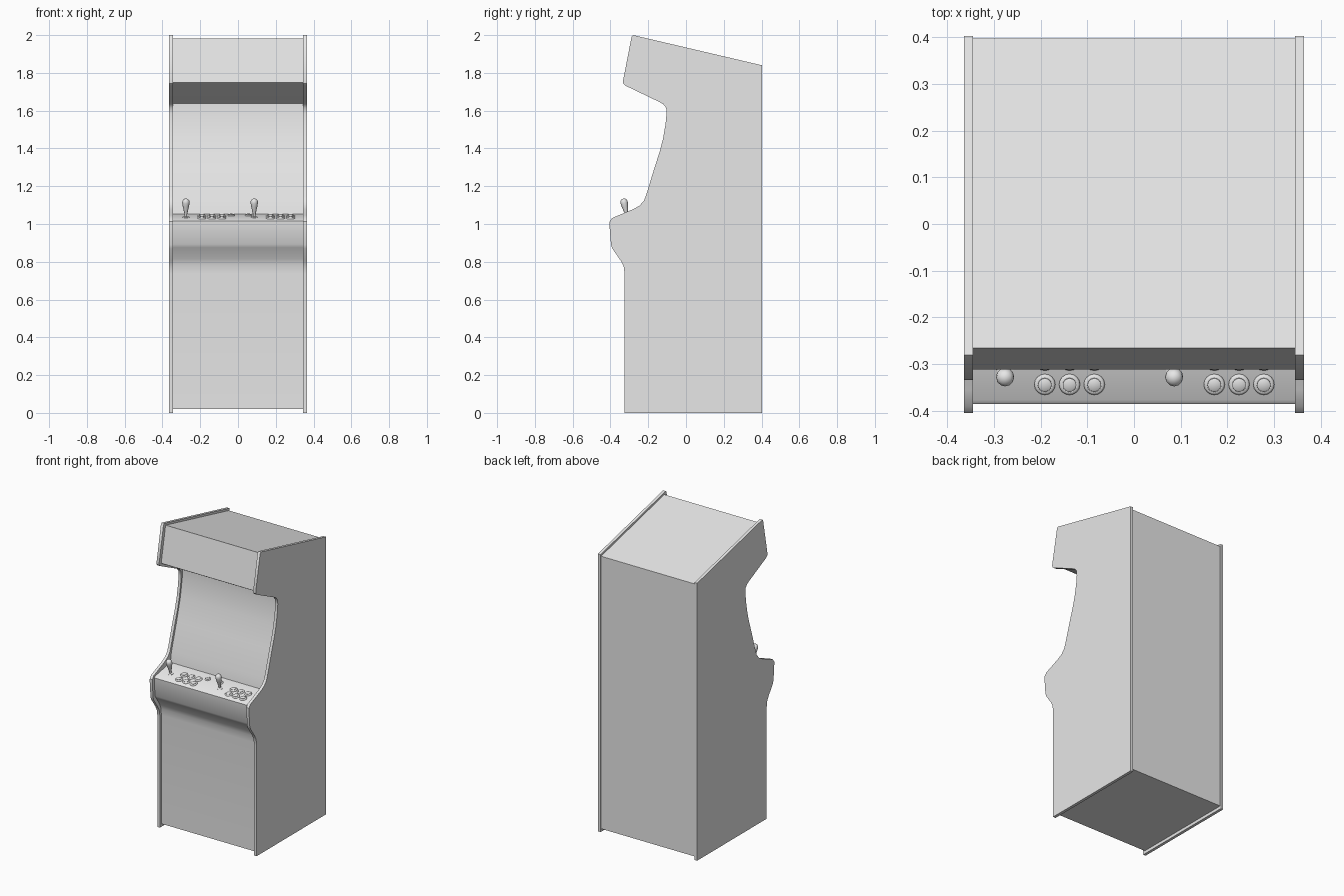
import bpy, bmesh, math
from mathutils import Matrix, Vector

if "Cube" in bpy.data.objects:
    bpy.data.objects.remove(bpy.data.objects["Cube"])

grey = bpy.data.materials.new("light_grey")
grey.diffuse_color = (0.8, 0.8, 0.8, 1)
grey.use_nodes = True
grey.node_tree.nodes["Principled BSDF"].inputs["Base Color"].default_value = grey.diffuse_color


def finish(bm, name, angle=35):
    bmesh.ops.recalc_face_normals(bm, faces=bm.faces)
    me = bpy.data.meshes.new(name)
    bm.to_mesh(me)
    bm.free()
    ob = bpy.data.objects.new(name, me)
    bpy.context.collection.objects.link(ob)
    me.materials.append(grey)
    bpy.ops.object.select_all(action='DESELECT')
    ob.select_set(True)
    bpy.context.view_layer.objects.active = ob
    bpy.ops.object.shade_smooth_by_angle(angle=math.radians(angle))
    return ob


def extrude_profile(name, pts, x0, x1):
    """Solid slab: a (y, z) outline swept from x0 to x1."""
    bm = bmesh.new()
    a = [bm.verts.new((x0, y, z)) for y, z in pts]
    b = [bm.verts.new((x1, y, z)) for y, z in pts]
    n = len(pts)
    bm.faces.new(a)
    bm.faces.new(b[::-1])
    for i in range(n):
        j = (i + 1) % n
        bm.faces.new((a[i], b[i], b[j], a[j]))
    return finish(bm, name)


def lathe(name, prof, loc, tilt, segs):
    """Spin an (r, z) profile round its axis, then tilt and place it."""
    bm = bmesh.new()
    vs = [bm.verts.new((r, 0, z)) for r, z in prof]
    es = [bm.edges.new(p) for p in zip(vs, vs[1:])]
    bmesh.ops.spin(bm, geom=vs + es, cent=(0, 0, 0), axis=(0, 0, 1),
                   angle=2 * math.pi, steps=segs, use_duplicate=False)
    bmesh.ops.remove_doubles(bm, verts=bm.verts, dist=1e-5)
    bm.transform(Matrix.Translation(loc) @ Matrix.Rotation(tilt, 4, 'X'))
    return finish(bm, name, 50)


# Side panels with the full curved silhouette
side = [(0.403, 0), (0.403, 1.84), (-0.28, 2.0), (-0.288, 1.992),
        (-0.334, 1.755), (-0.332, 1.743), (-0.322, 1.733),
        (-0.145, 1.648), (-0.12, 1.634), (-0.105, 1.615), (-0.103, 1.585),
        (-0.108, 1.53), (-0.122, 1.45), (-0.14, 1.38), (-0.163, 1.31),
        (-0.212, 1.15), (-0.222, 1.125), (-0.245, 1.098), (-0.28, 1.078),
        (-0.355, 1.047), (-0.39, 1.032), (-0.405, 1.012), (-0.405, 0.99),
        (-0.397, 0.89), (-0.39, 0.87), (-0.345, 0.805), (-0.33, 0.775),
        (-0.325, 0.735), (-0.325, 0)]
for label, s in (("left", -1), ("right", 1)):
    extrude_profile(label + "_side_panel", side, s * 0.345, s * 0.364)

# Inner body: front door, control box, screen, marquee, top and back
SLOPE, PY, PZ = 0.2, -0.385, 1.02
body = [(0.397, 0.02), (0.397, 1.827), (-0.266, 1.983), (-0.312, 1.748),
        (-0.3, 1.74), (-0.09, 1.638), (-0.09, 1.575), (-0.11, 1.45),
        (-0.15, 1.3), (-0.205, 1.12), (-0.215, PZ + SLOPE * 0.17),
        (PY + 0.008, PZ + 0.0035), (PY, PZ - 0.004), (-0.377, 0.893),
        (-0.365, 0.875), (-0.325, 0.815), (-0.314, 0.785), (-0.31, 0.74),
        (-0.31, 0.02)]
extrude_profile("cabinet_body", body, -0.345, 0.345)

# Controls on the sloping panel
TILT = math.atan(SLOPE)


def on_panel(x, y):
    return Vector((x, y, PZ + SLOPE * (y - PY)))


button = [(0.0225, -0.002), (0.0225, 0.005), (0.019, 0.0085), (0.0155, 0.0085),
          (0.0155, 0.006), (0.0145, 0.006), (0.0145, 0.010), (0.011, 0.012),
          (0, 0.0125)]
start = [(r * 0.8, z * 0.8) for r, z in button]
stick = [(0.018, -0.002), (0.018, 0.003), (0.007, 0.006), (0.007, 0.018),
         (0.010, 0.03), (0.0165, 0.06), (0.0195, 0.078), (0.0185, 0.09),
         (0.012, 0.099), (0, 0.102)]

for p, (jx, bx, sx) in enumerate(((-0.276, -0.191, -0.036),
                                  (0.086, 0.172, 0.056)), 1):
    lathe(f"joystick_{p}", stick, on_panel(jx, -0.312), TILT, 12)
    lathe(f"start_button_{p}", start, on_panel(sx, -0.265), TILT, 16)
    for row in range(2):
        for col in range(3):
            lathe(f"button_{p}_{row}_{col}", button,
                  on_panel(bx + col * 0.053, -0.343 + row * 0.052), TILT, 16)
